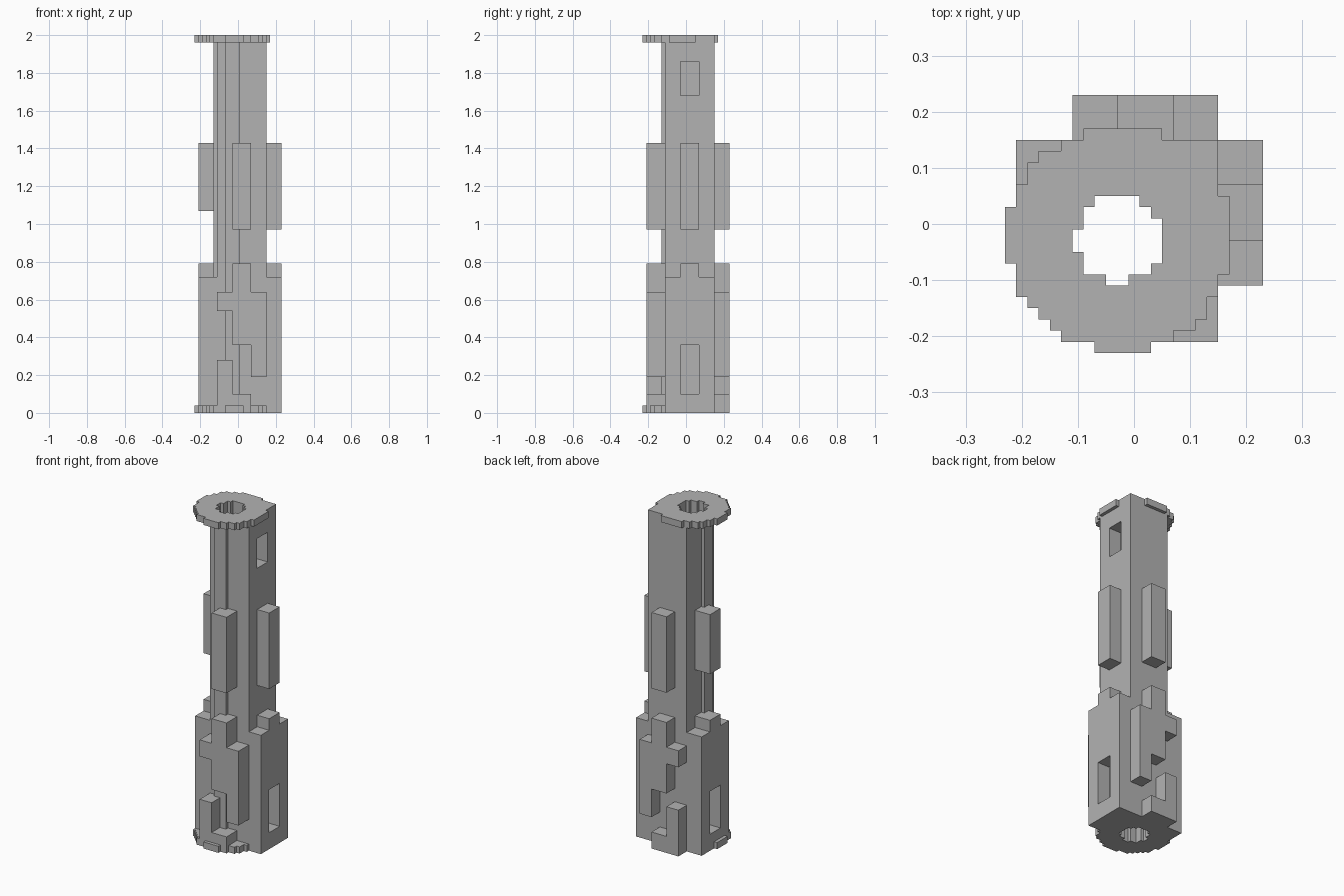
import bpy
import bmesh

if "Cube" in bpy.data.objects:
    bpy.data.objects.remove(bpy.data.objects["Cube"])

grey = bpy.data.materials.new("stone_grey")
grey.diffuse_color = (0.45, 0.45, 0.45, 1.0)
grey.use_nodes = True
grey.node_tree.nodes["Principled BSDF"].inputs["Base Color"].default_value = grey.diffuse_color


def diagonal_mirror(half):
    """Close a half outline that starts and ends on the line x = y."""
    return half + [(b, a) for a, b in reversed(half[1:-1])]


def prism(name, loops, lo, hi, place):
    """Extrude an outline (plus optional hole loops) from lo to hi."""
    bm = bmesh.new()
    edges = []
    for loop in loops:
        vs = [bm.verts.new(place(a, b, lo)) for a, b in loop]
        edges += [bm.edges.new((v, vs[(i + 1) % len(vs)])) for i, v in enumerate(vs)]
    bmesh.ops.triangle_fill(bm, use_beauty=True, edges=edges)
    out = bmesh.ops.extrude_face_region(bm, geom=bm.faces[:], use_keep_orig=True)
    top = [g for g in out["geom"] if isinstance(g, bmesh.types.BMVert)]
    zero, one = place(0, 0, 0), place(0, 0, hi - lo)
    bmesh.ops.translate(bm, verts=top, vec=[q - p for p, q in zip(zero, one)])
    bmesh.ops.recalc_face_normals(bm, faces=bm.faces[:])
    mesh = bpy.data.meshes.new(name)
    bm.to_mesh(mesh)
    bm.free()
    mesh.materials.append(grey)
    ob = bpy.data.objects.new(name, mesh)
    bpy.context.collection.objects.link(ob)
    return ob


def rect(a0, a1, b0, b1):
    return [(a0, b0), (a1, b0), (a1, b1), (a0, b1)]


def along_z(a, b, c):
    return (a, b, c)


def along_x(a, b, c):
    return (c, a, b)


def box(name, x0, x1, y0, y1, z0, z1):
    return prism(name, [rect(x0, x1, y0, y1)], z0, z1, along_z)


# Stepped outlines
bore = diagonal_mirror([
    (-.09, -.09), (-.09, -.05), (-.11, -.05), (-.11, -.01), (-.09, -.01), (-.09, .03),
    (-.07, .03), (-.07, .05), (.01, .05), (.01, .03), (.03, .03)])
ring = diagonal_mirror([
    (-.17, -.17), (-.17, -.15), (-.19, -.15), (-.19, -.13), (-.21, -.13), (-.21, -.07),
    (-.23, -.07), (-.23, .03), (-.21, .03), (-.21, .07), (-.19, .07), (-.19, .11),
    (-.17, .11), (-.17, .13), (-.13, .13), (-.13, .15), (-.09, .15), (-.09, .17),
    (.05, .17), (.05, .15), (.15, .15)])
column = diagonal_mirror([
    (-.11, -.11), (-.11, -.07), (-.13, -.07), (-.13, .01), (-.11, .01), (-.11, .15), (.15, .15)])

# Hollow shaft with end rings
shaft = prism("shaft", [column, bore], .04, 1.96, along_z)
prism("bottom_ring", [ring, bore], 0, .04, along_z)
prism("top_ring", [ring, bore], 1.96, 2.0, along_z)

# Upper window recess
cutter = box("window_cutter", .07, .2, -.03, .07, 1.68, 1.86)
cutter.hide_render = True
cutter.hide_viewport = True
cut = shaft.modifiers.new("window", "BOOLEAN")
cut.operation = "DIFFERENCE"
cut.solver = "EXACT"
cut.object = cutter

# Side slabs with a raised tab and a window
slab = [(-.11, 0), (.15, 0), (.15, .72), (.07, .72), (.07, .79),
        (-.03, .79), (-.03, .72), (-.11, .72)]
window = rect(-.03, .07, .10, .36)
for side, x0, x1, low in (("right", .15, .23, .97), ("left", -.21, -.11, 1.07)):
    prism(side + "_slab", [slab, window], x0, x1, along_x)
    box(side + "_rib", x0, x1, -.03, .07, low, 1.43)

# Front and back blocks
blocks = [("outer_block", .07, .15, .19, .64), ("middle_block", -.03, .07, .36, .79),
          ("upper_block", -.11, -.03, .54, .64), ("foot_block", -.11, -.03, 0, .28),
          ("low_block", -.03, .07, 0, .10), ("rib", -.03, .07, .97, 1.43)]
for side, y0, y1 in (("front", -.21, -.11), ("back", .15, .23)):
    for part, x0, x1, z0, z1 in blocks:
        box(side + "_" + part, x0, x1, y0, y1, z0, z1)
